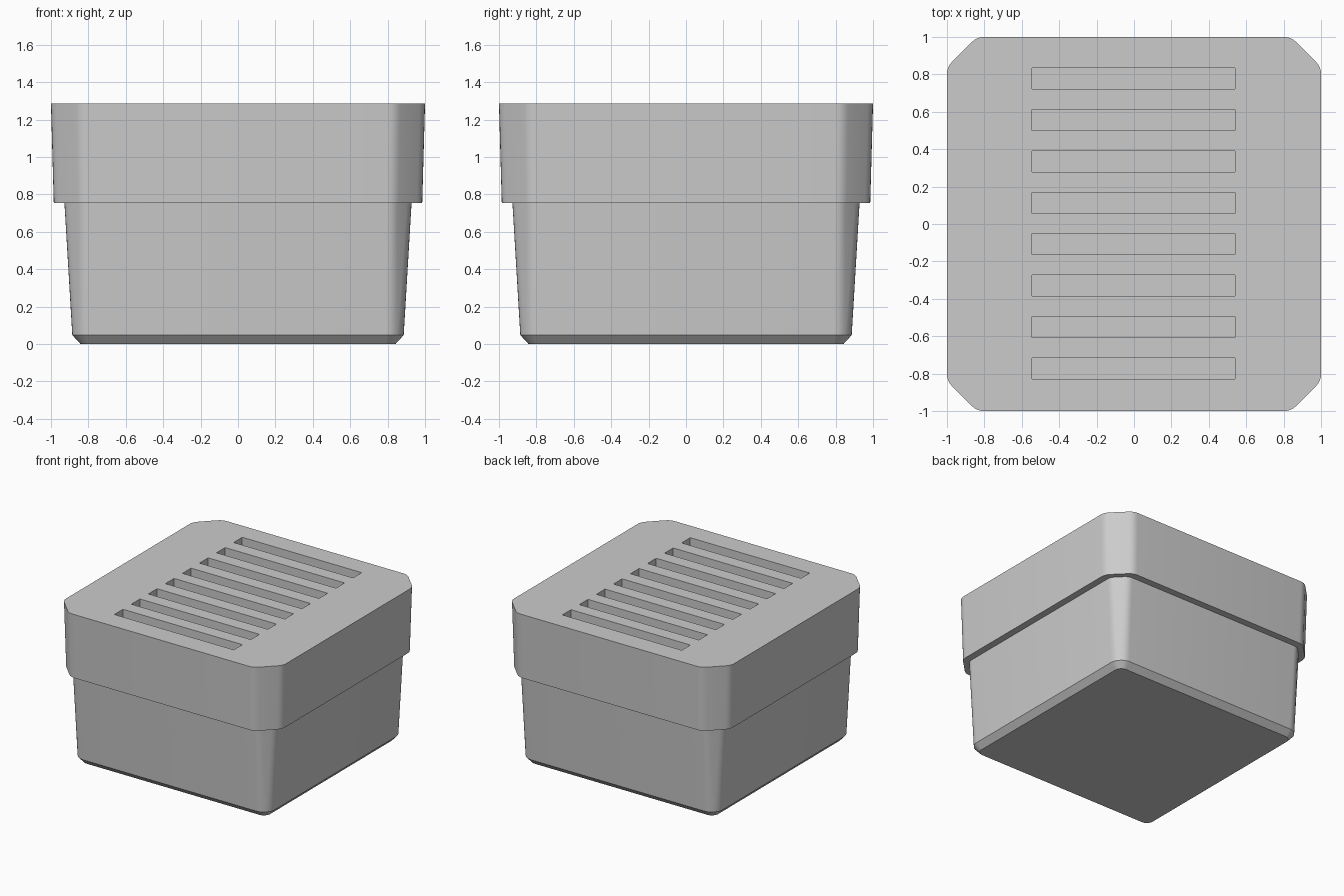
import bpy, bmesh, math

if "Cube" in bpy.data.objects:
    bpy.data.objects.remove(bpy.data.objects["Cube"])

grey = bpy.data.materials.new("plain grey")
grey.diffuse_color = (0.6, 0.6, 0.6, 1)
grey.use_nodes = True
grey.node_tree.nodes["Principled BSDF"].inputs["Base Color"].default_value = grey.diffuse_color


def outline(half, cut, soft, steps=4):
    """Square with 45 degree cut corners whose edges are softened by curves."""
    a = half - cut
    d = soft / math.sqrt(2)
    bends = [((half, a - soft), (half, a), (half - d, a + d)),
             ((a + d, half - d), (a, half), (a - soft, half))]
    corner = []
    for p, q, r in bends:
        for i in range(steps + 1):
            t = i / steps
            corner.append(tuple((1 - t) ** 2 * p[k] + 2 * t * (1 - t) * q[k] + t * t * r[k]
                                for k in (0, 1)))
    points = []
    for x, y in corner:
        points.append((x, y))
    for turn in range(3):
        points += [(-y, x) for x, y in points[-len(corner):]]
    return points


def loft(name, rings):
    """Closed solid through rings of (z, half width, corner cut, softening)."""
    bm = bmesh.new()
    loops = [[bm.verts.new((x, y, z)) for x, y in outline(h, c, s)] for z, h, c, s in rings]
    n = len(loops[0])
    for lo, hi in zip(loops, loops[1:]):
        for i in range(n):
            j = (i + 1) % n
            bm.faces.new((lo[i], lo[j], hi[j], hi[i]))
    bm.faces.new(loops[0][::-1])
    bm.faces.new(loops[-1])
    mesh = bpy.data.meshes.new(name)
    bm.to_mesh(mesh)
    bm.free()
    mesh.materials.append(grey)
    obj = bpy.data.objects.new(name, mesh)
    bpy.context.collection.objects.link(obj)
    return obj


def smooth(obj):
    bpy.ops.object.select_all(action='DESELECT')
    obj.select_set(True)
    bpy.context.view_layer.objects.active = obj
    bpy.ops.object.shade_smooth_by_angle(angle=math.radians(28))


# Tapered lower body with a bevelled foot
body = loft("body", [(0, 0.842, 0.035, 0.02), (0.048, 0.886, 0.06, 0.04),
                     (0.755, 0.928, 0.10, 0.035)])

# Overhanging lid
lid = loft("lid", [(0.755, 0.985, 0.152, 0.04), (1.285, 1.0, 0.16, 0.04)])

# Row of eight vent slots cut into the lid
bm = bmesh.new()
for i in range(8):
    made = bmesh.ops.create_cube(bm, size=1)["verts"]
    bmesh.ops.scale(bm, vec=(1.086, 0.112, 0.3), verts=made)
    bmesh.ops.translate(bm, vec=(-0.002, 0.777 - i * 0.2212, 1.285), verts=made)
mesh = bpy.data.meshes.new("slot_cutter")
bm.to_mesh(mesh)
bm.free()
mesh.materials.append(grey)
cutter = bpy.data.objects.new("slot_cutter", mesh)
bpy.context.collection.objects.link(cutter)
cutter.hide_render = True
cutter.display_type = 'WIRE'

smooth(body)
smooth(lid)
cut = lid.modifiers.new("slots", 'BOOLEAN')
cut.object = cutter
cut.operation = 'DIFFERENCE'
cut.solver = 'EXACT'
bpy.context.view_layer.objects.active = lid
bpy.ops.object.modifier_apply(modifier=cut.name)
bpy.data.objects.remove(cutter)
smooth(lid)
